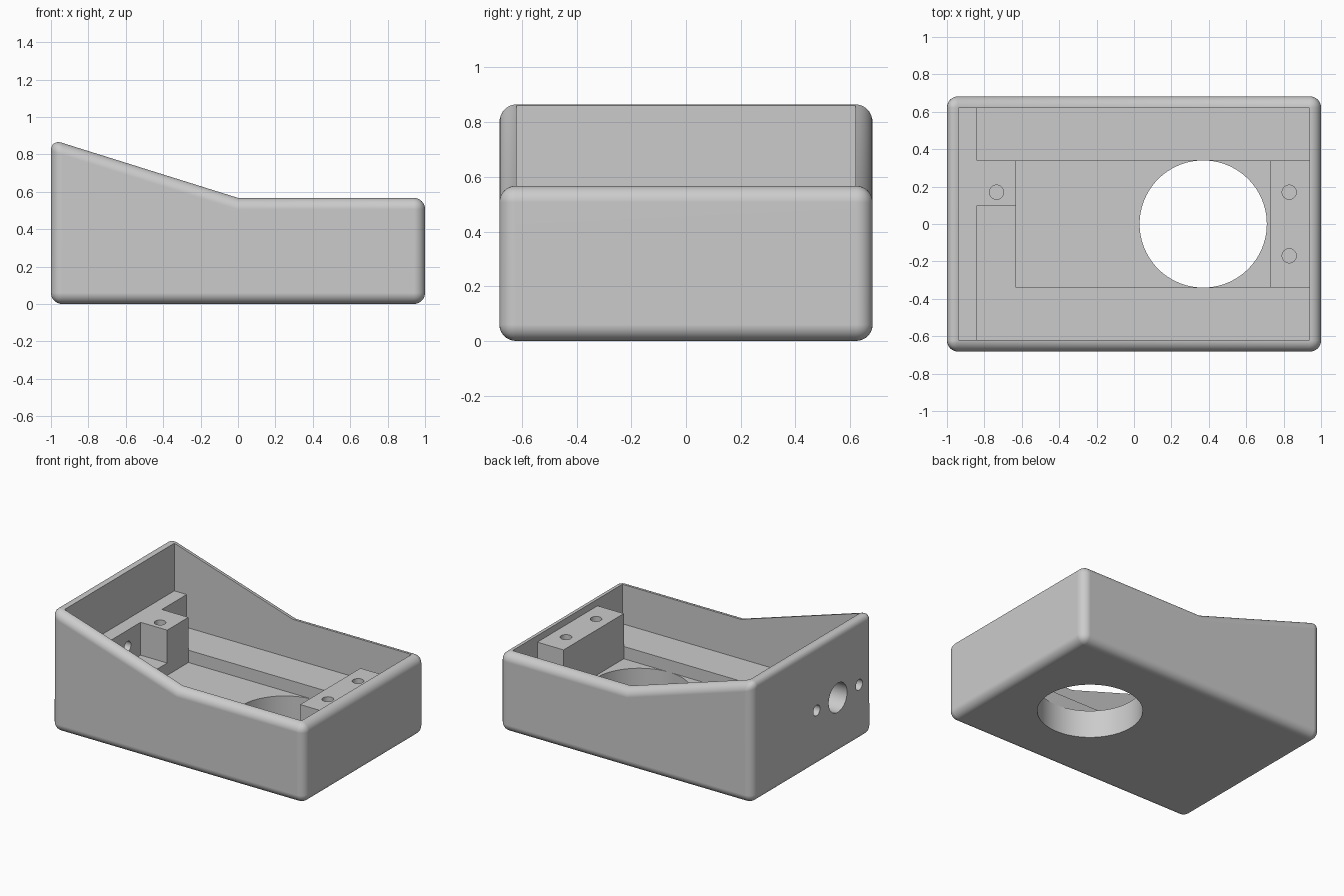
import bpy
import bmesh
import math
from mathutils import Matrix, Vector

cube = bpy.data.objects.get("Cube")
if cube:
    bpy.data.objects.remove(cube, do_unlink=True)

HALF_Y = 0.6825
WALL = 0.0625
IN_X, IN_Y = 1 - WALL, HALF_Y - WALL
FLOOR, CHANNEL, LEDGE = 0.285, 0.197, 0.52
SCREW = 0.038

grey = bpy.data.materials.new("plain_grey")
grey.use_nodes = True
grey.diffuse_color = (0.6, 0.6, 0.6, 1)
grey.node_tree.nodes["Principled BSDF"].inputs["Base Color"].default_value = grey.diffuse_color


def add_object(name, bm):
    bmesh.ops.recalc_face_normals(bm, faces=bm.faces)
    mesh = bpy.data.meshes.new(name)
    bm.to_mesh(mesh)
    bm.free()
    mesh.materials.append(grey)
    obj = bpy.data.objects.new(name, mesh)
    bpy.context.collection.objects.link(obj)
    return obj


def prism(points, offset):
    """Extrude a closed outline of 3D points."""
    bm = bmesh.new()
    face = bm.faces.new([bm.verts.new(p) for p in points])
    geom = bmesh.ops.extrude_face_region(bm, geom=[face])["geom"]
    bmesh.ops.translate(bm, vec=offset, verts=[g for g in geom if isinstance(g, bmesh.types.BMVert)])
    return bm


def plan(outline, z0, z1):
    return prism([(x, y, z0) for x, y in outline], (0, 0, z1 - z0))


def rect(x0, x1, y0, y1):
    return [(x0, y0), (x1, y0), (x1, y1), (x0, y1)]


def cylinder(centre, radius, depth, axis="Z", sides=32):
    bm = bmesh.new()
    turn = Matrix.Rotation(math.pi / 2, 4, "Y") if axis == "X" else Matrix()
    bmesh.ops.create_cone(bm, cap_ends=True, segments=sides, radius1=radius, radius2=radius,
                          depth=depth, matrix=Matrix.Translation(centre) @ turn)
    return bm


def select(obj):
    bpy.ops.object.select_all(action="DESELECT")
    obj.select_set(True)
    bpy.context.view_layer.objects.active = obj


def cut(obj, bm):
    cutter = add_object("cutter", bm)
    cutter.hide_render = True
    mod = obj.modifiers.new("cut", "BOOLEAN")
    mod.operation = "DIFFERENCE"
    mod.solver = "EXACT"
    mod.object = cutter
    select(obj)
    bpy.ops.object.modifier_apply(modifier=mod.name)
    bpy.data.objects.remove(cutter, do_unlink=True)


def finish(obj):
    select(obj)
    bpy.ops.object.shade_smooth_by_angle(angle=math.radians(30))
    mod = obj.modifiers.new("clean_normals", "WEIGHTED_NORMAL")
    mod.keep_sharp = True


# Rounded outer shell: sloped side profile, every edge but the inner bend filleted
profile = [(-1, 0), (1, 0), (1, 0.567), (0, 0.567), (-1, 0.88)]
bm = prism([(x, -HALF_Y, z) for x, z in profile], (0, 2 * HALF_Y, 0))
edges = [e for e in bm.edges
         if not all(abs(v.co.x) < 0.01 and v.co.z > 0.5 for v in e.verts)]
bmesh.ops.recalc_face_normals(bm, faces=bm.faces)
bmesh.ops.bevel(bm, geom=edges, offset=0.06, offset_type="OFFSET", segments=8,
                profile=0.5, affect="EDGES", clamp_overlap=True)
body = add_object("enclosure_body", bm)

# Main cavity, sunken channel and round floor opening
cut(body, plan(rect(-IN_X, IN_X, -IN_Y, IN_Y), FLOOR, 1.5))
cut(body, plan(rect(-0.63, IN_X, -0.34, 0.34), CHANNEL, 0.4))
cut(body, cylinder((0.37, 0, 0), 0.34, 1, sides=96))

# Ledge along the tall wall with a projecting screw post
x0, y0 = IN_X + 0.02, IN_Y + 0.02
ledge = add_object("tall_end_ledge", plan(
    [(-x0, -y0), (-0.84, -y0), (-0.84, 0.1), (-0.63, 0.1),
     (-0.63, 0.34), (-0.84, 0.34), (-0.84, y0), (-x0, y0)], FLOOR, LEDGE))
cut(ledge, cylinder((-0.735, 0.17, LEDGE), SCREW, 0.4))

# Screw block at the low end
block = add_object("low_end_block", plan(rect(0.73, x0, -0.34, 0.34), CHANNEL, LEDGE))
for side in (-1, 1):
    cut(block, cylinder((0.83, side * 0.17, LEDGE), SCREW, 0.4))

# Connector opening and its two screw holes through the tall wall and ledge
for part in (body, ledge):
    for shift, radius in ((0, 0.104), (-0.24, SCREW), (0.24, SCREW)):
        cut(part, cylinder((-0.95, -0.287 + shift, 0.402), radius, 0.4, "X", 48))

for part in (body, ledge, block):
    finish(part)
